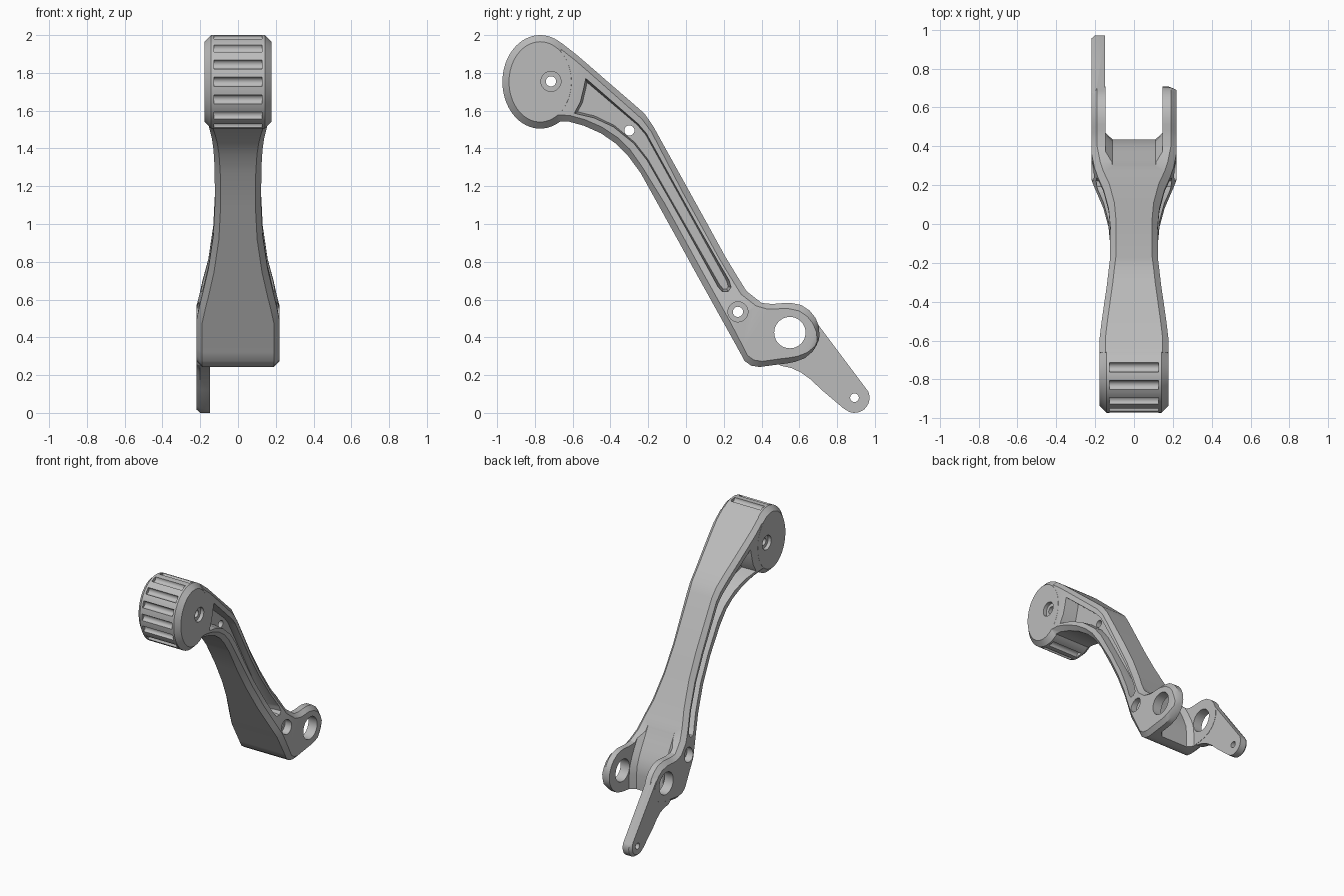
import bpy, bmesh, math
from mathutils import Vector

if "Cube" in bpy.data.objects:
    bpy.data.objects.remove(bpy.data.objects["Cube"])

grey = bpy.data.materials.new("mid_grey")
grey.diffuse_color = (0.5, 0.5, 0.5, 1)
grey.use_nodes = True
grey.node_tree.nodes["Principled BSDF"].inputs["Base Color"].default_value = grey.diffuse_color


def make(name, bm):
    bmesh.ops.recalc_face_normals(bm, faces=bm.faces[:])
    me = bpy.data.meshes.new(name)
    bm.to_mesh(me)
    bm.free()
    ob = bpy.data.objects.new(name, me)
    bpy.context.collection.objects.link(ob)
    return ob


def loft(name, rings):
    """Skin a list of equal-length closed rings and cap the ends."""
    bm = bmesh.new()
    vs = [[bm.verts.new(p) for p in r] for r in rings]
    n = len(rings[0])
    for a, b in zip(vs, vs[1:]):
        for i in range(n):
            j = (i + 1) % n
            bm.faces.new((a[i], a[j], b[j], b[i]))
    bm.faces.new(vs[0])
    bm.faces.new(vs[-1])
    return make(name, bm)


def ellipse(x, y, z, a, b, n=64):
    return [(x, y + a * math.cos(2 * math.pi * i / n), z + b * math.sin(2 * math.pi * i / n))
            for i in range(n)]


def rod(name, y, z, r, x0, x1, n=40):
    return loft(name, [ellipse(x, y, z, r, r, n) for x in (x0, x1)])


def combine(base, other, op):
    m = base.modifiers.new("cut", 'BOOLEAN')
    m.operation, m.solver, m.object = op, 'EXACT', other
    bpy.context.view_layer.update()
    dg = bpy.context.evaluated_depsgraph_get()
    me = bpy.data.meshes.new_from_object(base.evaluated_get(dg))
    base.modifiers.clear()
    base.data = me
    bpy.data.objects.remove(other)


# Arm and fork lugs: bottom point, top point, half width per station
stations = [
    (-.69, 1.545, -.66, 1.959, .1765), (-.62, 1.542, -.58, 1.897, .1765),
    (-.54, 1.52, -.50, 1.828, .167), (-.45, 1.48, -.40, 1.741, .153),
    (-.37, 1.425, -.30, 1.655, .139), (-.31, 1.365, -.22, 1.585, .130),
    (-.24, 1.27, -.175, 1.52, .124), (-.143, 1.095, .013, 1.181, .122),
    (-.046, .92, .11, 1.006, .131), (.05, .745, .206, .831, .157),
    (.123, .614, .27, .725, .187), (.16, .547, .32, .645, .204),
    (.20, .475, .40, .582, .22), (.286, .32, .45, .577, .22),
    (.31, .275, .48, .578, .22), (.345, .25, .51, .581, .22),
    (.39, .243, .55, .583, .22), (.48, .255, .61, .571, .22),
    (.535, .262, .655, .541, .22), (.577, .27, .686, .503, .22),
    (.628, .289, .703, .46, .22), (.67, .324, .707, .41, .21), (.69, .355, .703, .385, .19)]
rings = []
for by, bz, ty, tz, w in stations:
    b, t = Vector((by, bz)), Vector((ty, tz))
    L = (t - b).length
    u = (t - b) / L
    c, k = min(.033, L * .33), w - .03
    rings.append([(x, *(b + u * s)) for x, s in (
        (-k, 0), (k, 0), (w, c), (w, L - c), (k, L), (-k, L), (-w, L - c), (-w, c))])
lever = loft("pedal_lever", rings)

# Slot between the fork lugs, with a concave sloping floor
slot = [(.26, .76), (.30, .675), (.34, .60), (.375, .54), (.405, .48), (.428, .42), (.435, .36),
        (.435, .1)]
rings = [[(x, y + d, z) for y, z in slot] + [(x, 1.1, .1), (x, 1.1, .85)]
         for x, d in ((-.147, .035), (-.11, 0), (.11, 0), (.147, .035))]
combine(lever, loft("slot", rings), 'DIFFERENCE')

# Elliptical pad with chamfered rims
PY, PZ, PA, PB = -.772, 1.7525, .2, .2475
pad = loft("pad", [ellipse(x, PY, PZ, PA - d, PB - d) for x, d in (
    (-.177, .035), (-.142, 0), (.142, 0), (.177, .035))])
combine(lever, pad, 'UNION')

# Tail link on the left lug, chamfered on its outer face
tail = [(.45, .30), (.50, .25), (.56, .237), (.61, .213), (.66, .177), (.72, .12), (.836, .022)]
tail += [(.892 + .08 * math.cos(math.radians(a)), .08 + .08 * math.sin(math.radians(a)))
         for a in range(-110, 40, 15)]
tail += [(.675, .50), (.58, .53), (.48, .45)]
cy, cz = .67, .3


def shrink(y, z, d):
    v = Vector((y - cy, z - cz))
    v *= 1 - d / v.length
    return cy + v.x, cz + v.y


link = loft("link", [[(x, *shrink(y, z, d)) for y, z in tail] for x, d in (
    (-.2185, .02), (-.2, 0), (-.149, 0))])
combine(lever, link, 'UNION')

# Recessed pockets on both sides, with drafted walls
pocket = [(-.535, 1.783), (-.245, 1.537), (-.20, 1.485), (.232, .705), (.243, .665),
          (.225, .638), (.19, .638), (.165, .665), (-.215, 1.33), (-.285, 1.42),
          (-.39, 1.507), (-.49, 1.555), (-.60, 1.582), (-.565, 1.65), (-.548, 1.72)]
for s in (-1, 1):
    bm = bmesh.new()
    f = bm.faces.new([bm.verts.new((s * .23, y, z)) for y, z in pocket])
    bm.normal_update()
    bmesh.ops.inset_region(bm, faces=[f], thickness=.018, use_even_offset=True,
                           use_boundary=True)
    floor = max(bm.faces, key=lambda q: len(q.verts))
    for v in floor.verts:
        v.co.x = s * .065
    rim = [e for e in bm.edges if e.is_boundary]
    bmesh.ops.holes_fill(bm, edges=rim, sides=0)
    combine(lever, make("pocket", bm), 'DIFFERENCE')

# Through holes and counterbores
holes = [(.55, .425, .083, -.4, .4), (.892, .08, .023, -.4, .4)]
for y, z in ((-.715, 1.755), (.275, .535), (-.30, 1.495)):
    holes.append((y, z, .027, -.4, .4))
for s in (-1, 1):
    holes += [(-.715, 1.755, .053, s * .15, s * .4), (.275, .535, .053, s * .165, s * .4)]
for h in holes:
    combine(lever, rod("hole", *h), 'DIFFERENCE')

# Grip grooves round the front of the pad
for deg in (80, 107, 134, 158, 180, 202, 226, 252, 278):
    a = math.radians(deg)
    y, z = PY + PA * math.cos(a), PZ + PB * math.sin(a)
    combine(lever, rod("groove", y, z, .025, -.126, .126, 16), 'DIFFERENCE')

# Material and shading
lever.data.materials.clear()
lever.data.materials.append(grey)
for p in lever.data.polygons:
    p.material_index = 0
bpy.context.view_layer.objects.active = lever
lever.select_set(True)
bpy.ops.object.shade_smooth_by_angle(angle=math.radians(28))
